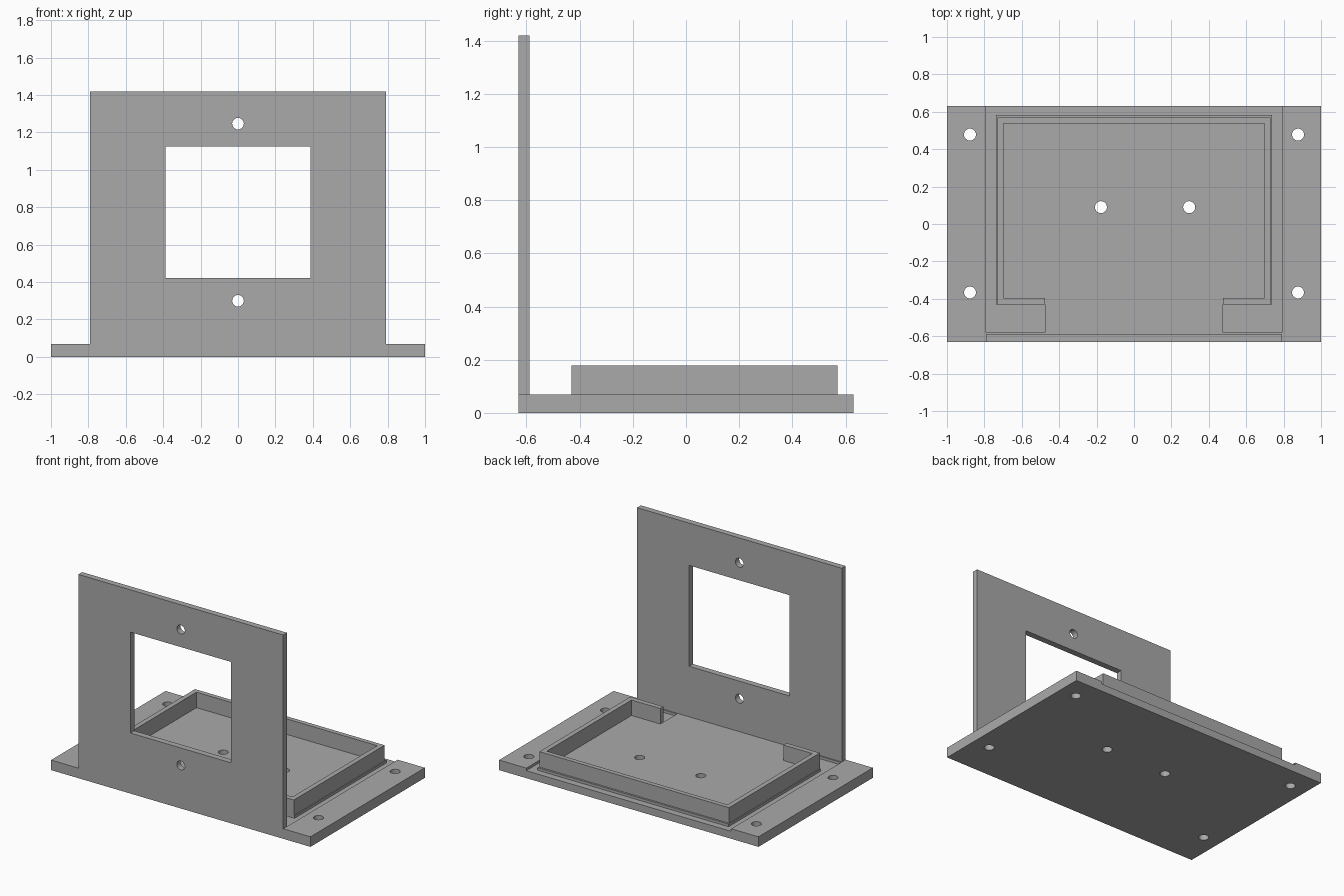
import bpy, bmesh, math
from mathutils import Matrix, Vector

if "Cube" in bpy.data.objects:
    bpy.data.objects.remove(bpy.data.objects["Cube"])

grey = bpy.data.materials.new("plain grey")
grey.diffuse_color = (0.40, 0.40, 0.40, 1)
grey.use_nodes = True
grey.node_tree.nodes["Principled BSDF"].inputs["Base Color"].default_value = grey.diffuse_color


def prism(name, outline, z0, z1):
    """Extrude a closed xy outline from z0 to z1."""
    bm = bmesh.new()
    face = bm.faces.new([bm.verts.new((x, y, z0)) for x, y in outline])
    ext = bmesh.ops.extrude_face_region(bm, geom=[face])
    top = [v for v in ext["geom"] if isinstance(v, bmesh.types.BMVert)]
    bmesh.ops.translate(bm, verts=top, vec=(0, 0, z1 - z0))
    bmesh.ops.recalc_face_normals(bm, faces=bm.faces)
    mesh = bpy.data.meshes.new(name)
    bm.to_mesh(mesh)
    bm.free()
    mesh.materials.append(grey)
    obj = bpy.data.objects.new(name, mesh)
    bpy.context.collection.objects.link(obj)
    return obj


def rect(x0, x1, y0, y1):
    return [(x0, y0), (x1, y0), (x1, y1), (x0, y1)]


def circle(cx, cy, r, n=32):
    return [(cx + r * math.cos(2 * math.pi * i / n),
             cy + r * math.sin(2 * math.pi * i / n)) for i in range(n)]


def mirrored(half):
    """Complete a right-hand outline with its mirror image in x."""
    return half + [(-x, y) for x, y in reversed(half)]


def cut(target, cutter):
    cutter.hide_render = True
    cutter.hide_viewport = True
    mod = target.modifiers.new(cutter.name, "BOOLEAN")
    mod.operation = "DIFFERENCE"
    mod.solver = "EXACT"
    mod.object = cutter


BASE_TOP = 0.07

# Base plate with a shallow channel running around the tray
base = prism("base_plate", rect(-1, 1, -0.63, 0.63), 0, BASE_TOP)
channel = mirrored([(0.79, 0.70), (0.79, -0.58), (0.475, -0.58),
                    (0.475, -0.43), (0.737, -0.43), (0.737, 0.583)])
cut(base, prism("channel_cutter", channel, 0.052, 0.2))

# Mounting holes through the base
holes = [(sx * 0.877, y) for sx in (-1, 1) for y in (0.478, -0.366)]
holes += [(-0.177, 0.09), (0.295, 0.09)]
for i, (x, y) in enumerate(holes):
    cut(base, prism(f"base_hole_cutter_{i}", circle(x, y, 0.032), -0.1, 0.2))

# Tray wall with an opening at the front
wall = mirrored([(0.475, -0.395), (0.475, -0.43), (0.731, -0.43), (0.731, 0.57)])
wall = [(0.475, -0.395), (0.475, -0.43), (0.731, -0.43), (0.731, 0.57),
        (-0.731, 0.57), (-0.731, -0.43), (-0.475, -0.43), (-0.475, -0.395),
        (-0.697, -0.395), (-0.697, 0.538), (0.697, 0.538), (0.697, -0.395)]
prism("tray_wall", wall, BASE_TOP, 0.178)

# Upright front panel, drawn flat in (x, height) and stood up
upright = Matrix.Translation((0, -0.588, 0)) @ Matrix.Rotation(math.pi / 2, 4, "X")
panel = prism("front_panel", rect(-0.79, 0.79, BASE_TOP, 1.42), 0, 0.042)
window = prism("window_cutter", rect(-0.388, 0.388, 0.422, 1.125), -0.1, 0.2)
panel_cutters = [window]
for i, z in enumerate((0.30, 1.247)):
    panel_cutters.append(prism(f"panel_hole_cutter_{i}", circle(0, z, 0.031), -0.1, 0.2))
for obj in [panel] + panel_cutters:
    obj.data.transform(upright)
for cutter in panel_cutters:
    cut(panel, cutter)
